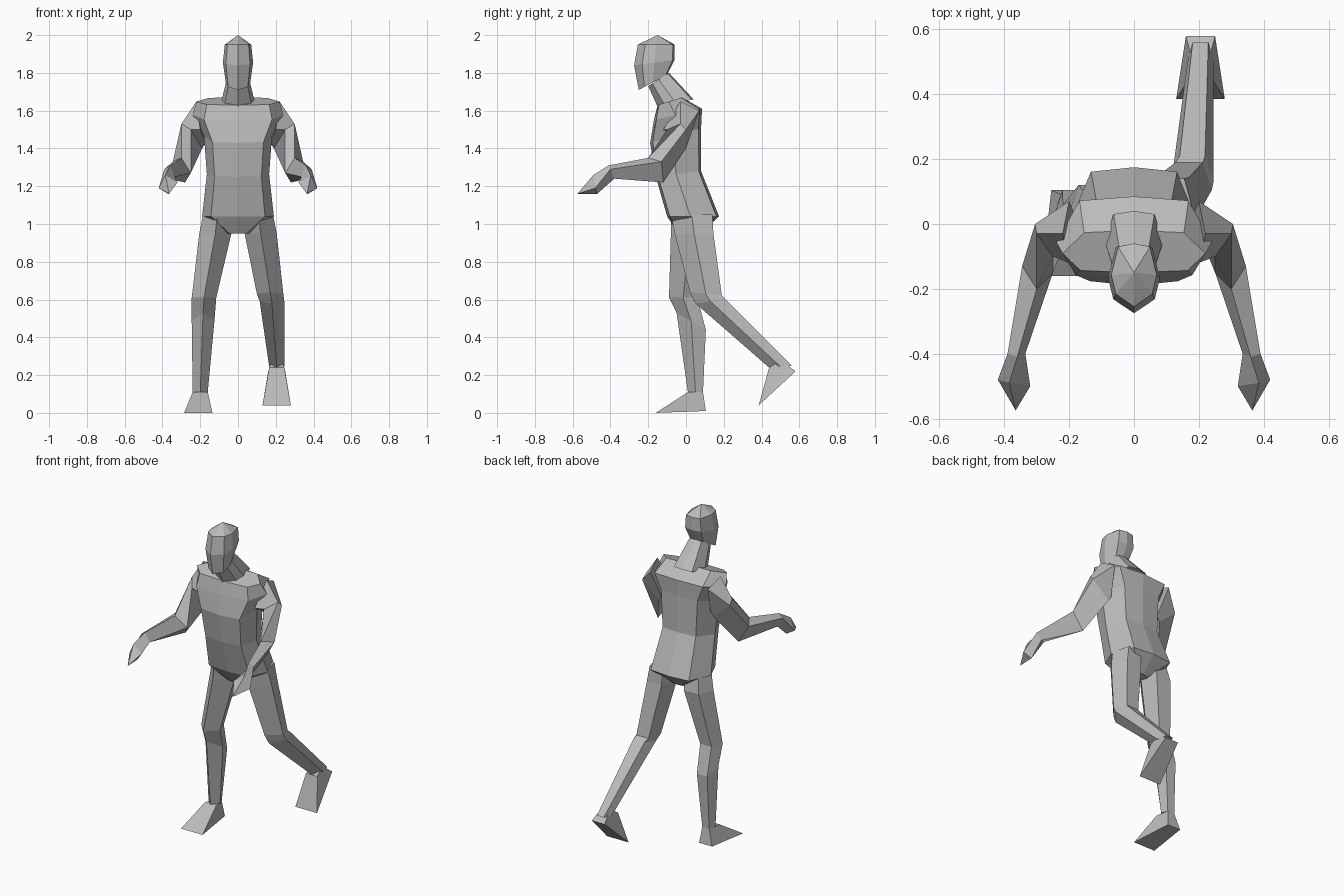
import bpy
import bmesh

if "Cube" in bpy.data.objects:
    bpy.data.objects.remove(bpy.data.objects["Cube"], do_unlink=True)

grey = bpy.data.materials.new("plain grey")
grey.use_nodes = True
colour = (.5, .5, .5, 1)
grey.diffuse_color = colour
grey.node_tree.nodes["Principled BSDF"].inputs["Base Color"].default_value = colour

# Half outlines from front to back: share of the half width, share of the depth
BODY = [(0, 0), (.75, .05), (1, .45), (.7, .95), (0, 1)]
HEAD = [(0, 0), (.8, .2), (1, .5), (.7, .95), (0, 1)]
LEG = [(0, 0), (1, .5), (.6, 1)]
FOOT = [(1, 0), (.6, 1)]


def section(outline, z, width, front, back, x=0, rise=0):
    """Place a mirrored outline at height z, climbing by rise from front to back."""
    mirrored = outline + [(-across, along) for across, along in reversed(outline) if across]
    return [(x + across * width, front + along * (back - front), z + along * rise)
            for across, along in mirrored]


def loft(name, rings, tip=None):
    """Skin closed rings, capping the start and closing the end flat or to a tip."""
    bm = bmesh.new()
    loops = [[bm.verts.new(point) for point in ring] for ring in rings]
    count = len(loops[0])
    for lower, upper in zip(loops, loops[1:]):
        for i in range(count):
            j = (i + 1) % count
            bm.faces.new((lower[i], lower[j], upper[j], upper[i]))
    bm.faces.new(loops[0])
    if tip:
        end = bm.verts.new(tip)
        for i in range(count):
            bm.faces.new((loops[-1][i], loops[-1][(i + 1) % count], end))
    else:
        bm.faces.new(loops[-1])
    bmesh.ops.recalc_face_normals(bm, faces=bm.faces)
    mesh = bpy.data.meshes.new(name)
    bm.to_mesh(mesh)
    bm.free()
    mesh.materials.append(grey)
    bpy.context.collection.objects.link(bpy.data.objects.new(name, mesh))


# Torso, from the crotch to the collar
loft("torso", [
    section(BODY, z=.95, width=.06, front=-.04, back=.08),
    section(BODY, z=1.04, width=.19, front=-.1, back=.175),
    section(BODY, z=1.25, width=.165, front=-.16, back=.08, rise=.03),
    section(BODY, z=1.43, width=.18, front=-.19, back=.08, rise=.08),
    section(BODY, z=1.55, width=.24, front=-.17, back=.085, rise=.06),
    section(BODY, z=1.63, width=.22, front=-.15, back=-.02, rise=.04),
])

# Neck and head, leaning forward
loft("neck", [
    section(HEAD, z=1.62, width=.09, front=-.15, back=.04, rise=.04),
    section(HEAD, z=1.73, width=.06, front=-.2, back=-.09, rise=.07),
])
loft("head", [
    section(HEAD, z=1.71, width=.065, front=-.25, back=-.1, rise=.08),
    section(HEAD, z=1.84, width=.08, front=-.275, back=-.06, rise=.03),
    section(HEAD, z=1.95, width=.07, front=-.255, back=-.06),
], tip=(0, -.15, 2))

# Arms: top, outer, lower and inner points at shoulder, upper arm, elbow, wrist and knuckles
arm = [
    [(.22, -.03, 1.65), (.2, .07, 1.6), (.17, 0, 1.43), (.2, -.12, 1.5)],
    [(.3, -.03, 1.53), (.305, 0, 1.5), (.19, 0, 1.4), (.25, -.1, 1.5)],
    [(.3, -.2, 1.35), (.345, -.13, 1.33), (.28, -.12, 1.22), (.25, -.15, 1.27)],
    [(.36, -.41, 1.31), (.39, -.4, 1.29), (.37, -.38, 1.24), (.335, -.4, 1.25)],
    [(.385, -.49, 1.26), (.42, -.48, 1.19), (.37, -.47, 1.16), (.32, -.5, 1.22)],
]
for side, sign in (("left", 1), ("right", -1)):
    rings = [[(sign * x, y, z) for x, y, z in ring] for ring in arm]
    loft(side + "_arm", rings, tip=(sign * .365, -.575, 1.16))

# Planted right leg: hip, thigh, knee, calf and ankle
loft("right_leg", [
    section(LEG, x=-.11, z=1.05, width=.075, front=-.08, back=.1),
    section(LEG, x=-.12, z=.95, width=.085, front=-.08, back=.12),
    section(LEG, x=-.18, z=.61, width=.065, front=-.09, back=.06),
    section(LEG, x=-.185, z=.53, width=.06, front=-.05, back=.105, rise=-.09),
    section(LEG, x=-.2, z=.11, width=.04, front=.01, back=.09),
])

# Trailing left leg, bent at the knee
loft("left_leg", [
    section(LEG, x=.11, z=1.05, width=.075, front=-.08, back=.14),
    section(LEG, x=.12, z=.95, width=.085, front=-.06, back=.145),
    section(LEG, x=.17, z=.64, width=.07, front=.02, back=.19, rise=-.02),
    section(LEG, x=.18, z=.58, width=.065, front=.05, back=.21, rise=.02),
    section(LEG, x=.205, z=.24, width=.04, front=.44, back=.56, rise=.01),
])

# Feet: a narrow ankle spreading to a flat sole
loft("right_foot", [
    section(FOOT, x=-.2, z=.11, width=.04, front=.01, back=.09),
    section(FOOT, x=-.21, z=0, width=.075, front=-.16, back=.105, rise=.01),
])
loft("left_foot", [
    section(FOOT, x=.205, z=.24, width=.04, front=.44, back=.5, rise=.04),
    section(FOOT, x=.205, z=.04, width=.075, front=.385, back=.58, rise=.18),
])
